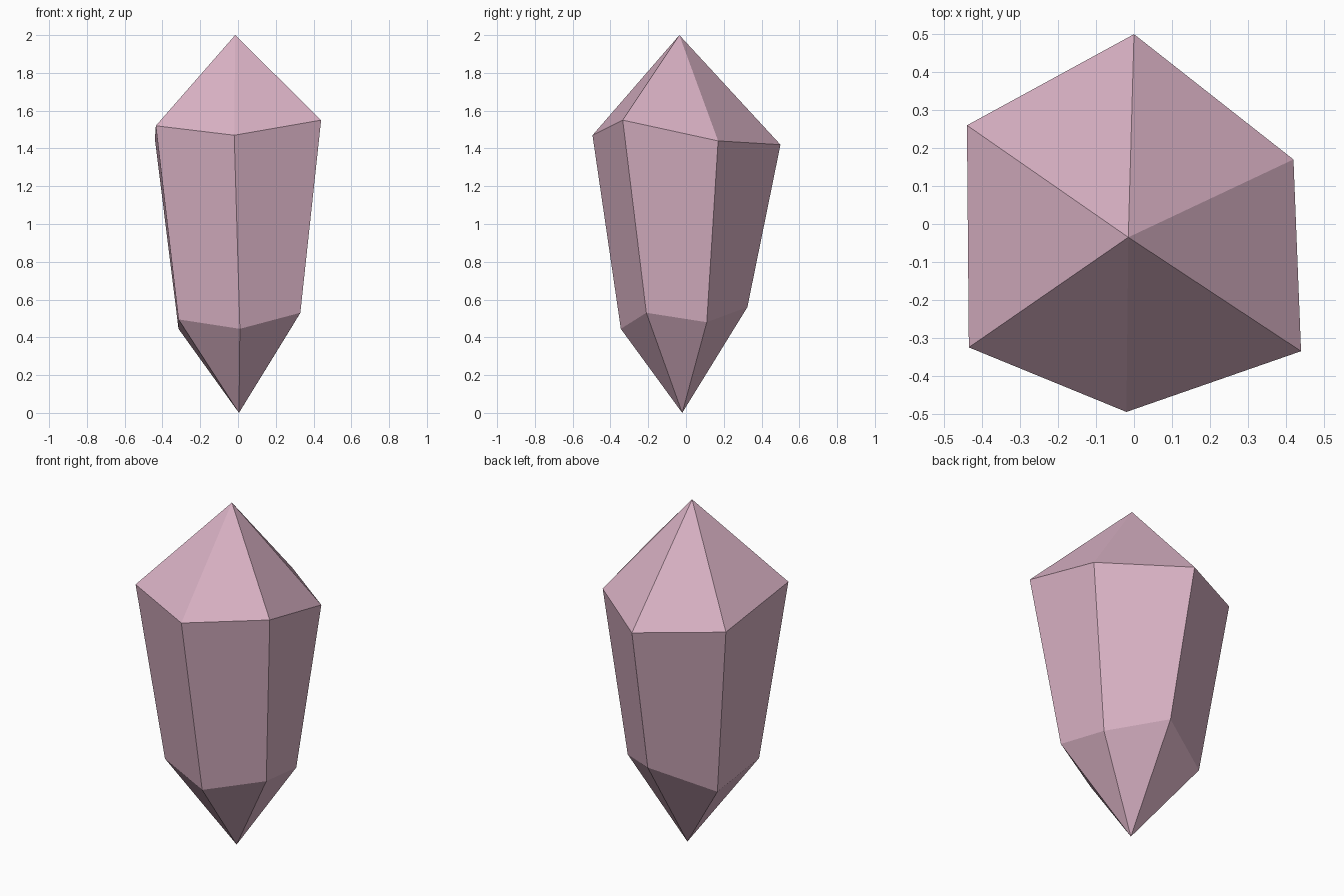
import bpy
import bmesh

# Remove the default cube
cube = bpy.data.objects.get("Cube")
if cube:
    bpy.data.objects.remove(cube, do_unlink=True)

# Single flat pink colour
PINK = (0.69, 0.44, 0.55, 1.0)
pink = bpy.data.materials.new("crystal_pink")
pink.use_nodes = True
pink.diffuse_color = PINK
shader = pink.node_tree.nodes["Principled BSDF"]
shader.inputs["Base Color"].default_value = PINK
shader.inputs["Roughness"].default_value = 0.6

# Irregular hexagonal girdles, counter-clockwise from the front corner
upper_ring = [(-0.02, -0.495, 1.47), (0.44, -0.335, 1.55), (0.42, 0.17, 1.44),
              (0.0, 0.5, 1.42), (-0.44, 0.26, 1.45), (-0.435, -0.325, 1.52)]
lower_ring = [(0.01, -0.345, 0.445), (0.33, -0.21, 0.53), (0.30, 0.11, 0.48),
              (0.02, 0.325, 0.56), (-0.315, 0.16, 0.445), (-0.315, -0.225, 0.495)]
top_point = (-0.015, -0.035, 2.0)
bottom_point = (0.005, -0.02, 0.0)

# Crystal: pointed crown, tapering sides and pointed base
bm = bmesh.new()
upper = [bm.verts.new(p) for p in upper_ring]
lower = [bm.verts.new(p) for p in lower_ring]
tip = bm.verts.new(top_point)
root = bm.verts.new(bottom_point)
for i in range(len(upper)):
    j = (i + 1) % len(upper)
    bm.faces.new((upper[i], upper[j], tip))
    bm.faces.new((lower[i], lower[j], upper[j], upper[i]))
    bm.faces.new((lower[j], lower[i], root))
bmesh.ops.recalc_face_normals(bm, faces=bm.faces)

mesh = bpy.data.meshes.new("crystal")
bm.to_mesh(mesh)
bm.free()
mesh.materials.append(pink)
crystal = bpy.data.objects.new("crystal", mesh)
bpy.context.collection.objects.link(crystal)
